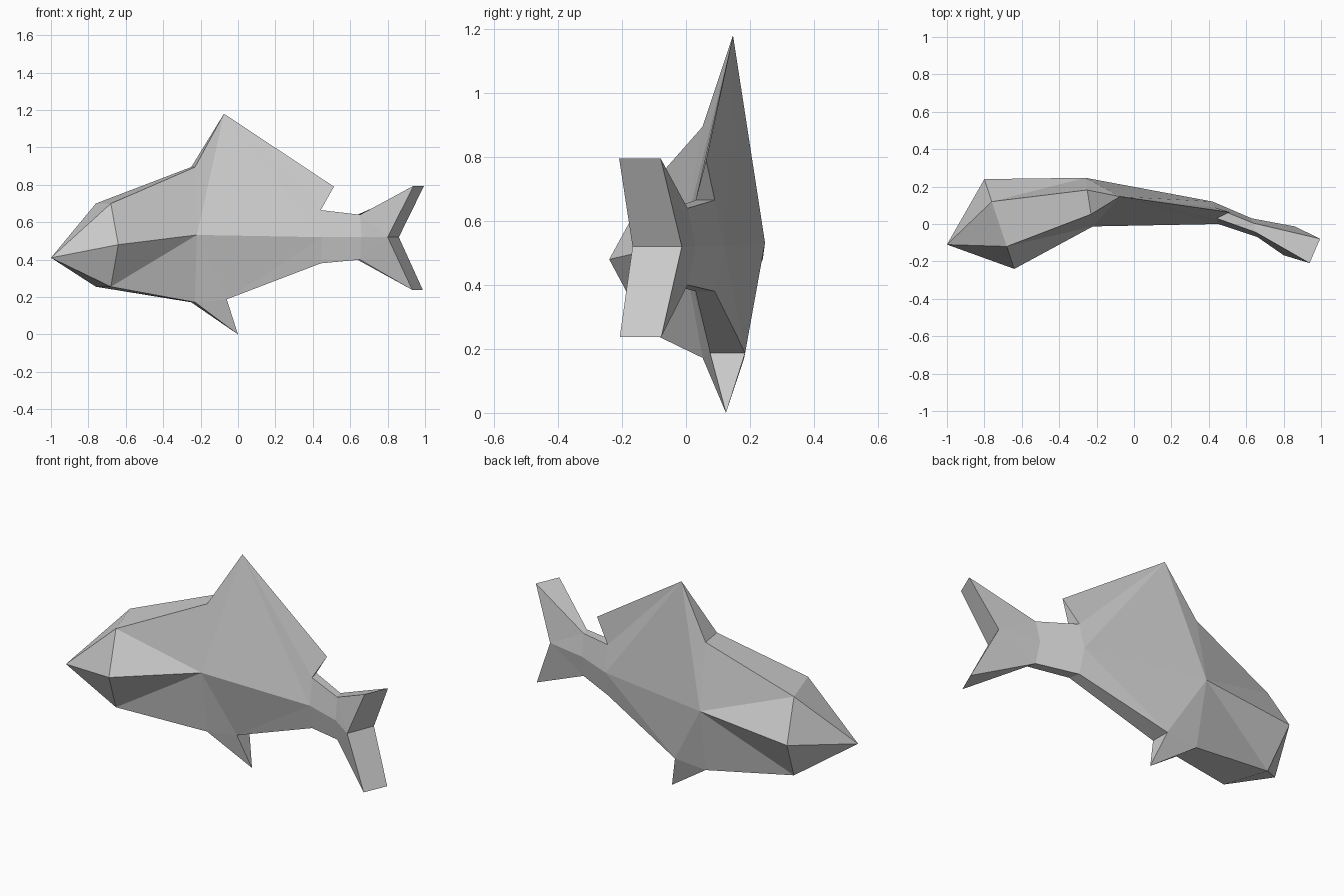
import bpy
import bmesh
from mathutils import Vector

cube = bpy.data.objects.get("Cube")
if cube:
    bpy.data.objects.remove(cube)

grey = bpy.data.materials.new("plain grey")
grey.use_nodes = True
grey.diffuse_color = (0.6, 0.6, 0.6, 1)
grey.node_tree.nodes["Principled BSDF"].inputs["Base Color"].default_value = (0.6, 0.6, 0.6, 1)

bm = bmesh.new()
points = {}


def single(name, x, y, z):
    """A point shared by both flanks."""
    points[name, "near"] = points[name, "far"] = bm.verts.new((x, y, z))


def pair(name, centre, offset, z):
    """A point on each flank, either side of the bent spine."""
    middle = Vector((*centre, z))
    spread = Vector((*offset, 0))
    points[name, "near"] = bm.verts.new(middle + spread)
    points[name, "far"] = bm.verts.new(middle - spread)


def section(name, centre, offset, low, mid, high):
    """Six-sided body section: wide at the middle, half as wide at top and bottom."""
    narrow = (offset[0] / 2, offset[1] / 2)
    pair(name + "_low", centre, narrow, low)
    pair(name + "_mid", centre, offset, mid)
    pair(name + "_top", centre, narrow, high)


# Body sections along the bend
single("nose", -1, -0.11, 0.41)
section("head", (-0.72, 0), (0.08, -0.24), 0.255, 0.48, 0.70)
section("chest", (-0.24, 0.117), (0.02, -0.13), 0.172, 0.532, 0.895)
section("rump", (0.435, 0.06), (0.015, -0.06), 0.38, 0.52, 0.665)
section("stalk", (0.645, -0.02), (0.015, -0.05), 0.40, 0.52, 0.64)

# Fin and tail points
single("dorsal_peak", -0.075, 0.147, 1.18)
single("dorsal_tip", 0.513, 0.063, 0.79)
single("belly_tip", 0, 0.125, 0)
pair("belly_root", (-0.06, 0.13), (0, -0.055), 0.188)
pair("tail_notch", (0.83, -0.09), (-0.03, -0.077), 0.52)
pair("tail_top", (0.967, -0.144), (-0.028, -0.065), 0.795)
pair("tail_low", (0.96, -0.142), (-0.028, -0.065), 0.238)

# Faces on each flank
flank = [
    "nose head_top head_mid", "nose head_mid head_low",
    "head_top head_mid chest_mid", "head_top chest_mid chest_top",
    "head_low head_mid chest_mid", "head_low chest_mid chest_low",
    "chest_top chest_mid dorsal_peak", "dorsal_peak chest_mid rump_mid",
    "dorsal_peak rump_mid rump_top", "dorsal_peak rump_top dorsal_tip",
    "chest_mid chest_low belly_root", "chest_mid belly_root rump_mid",
    "belly_root rump_low rump_mid", "chest_low belly_tip belly_root",
    "rump_top rump_mid stalk_mid stalk_top", "rump_mid rump_low stalk_low stalk_mid",
    "stalk_top stalk_mid tail_notch", "stalk_top tail_notch tail_top",
    "stalk_low stalk_mid tail_notch", "stalk_low tail_notch tail_low",
]
for side in ("near", "far"):
    for face in flank:
        bm.faces.new([points[name, side] for name in face.split()])

# Strips that join the two flanks, named by their ends
strips = [
    "nose head_top", "head_top chest_top", "chest_top dorsal_peak",
    "dorsal_tip rump_top", "rump_top stalk_top", "stalk_top tail_top",
    "tail_top tail_notch", "tail_notch tail_low", "tail_low stalk_low",
    "stalk_low rump_low", "rump_low belly_root", "belly_root belly_tip",
    "belly_tip chest_low", "chest_low head_low", "head_low nose",
]
for strip in strips:
    a, b = strip.split()
    loop = [points[a, "near"], points[b, "near"], points[b, "far"], points[a, "far"]]
    bm.faces.new(list(dict.fromkeys(loop)))

bmesh.ops.recalc_face_normals(bm, faces=bm.faces[:])
mesh = bpy.data.meshes.new("fish_body")
bm.to_mesh(mesh)
bm.free()
mesh.materials.append(grey)
bpy.context.collection.objects.link(bpy.data.objects.new("fish_body", mesh))
